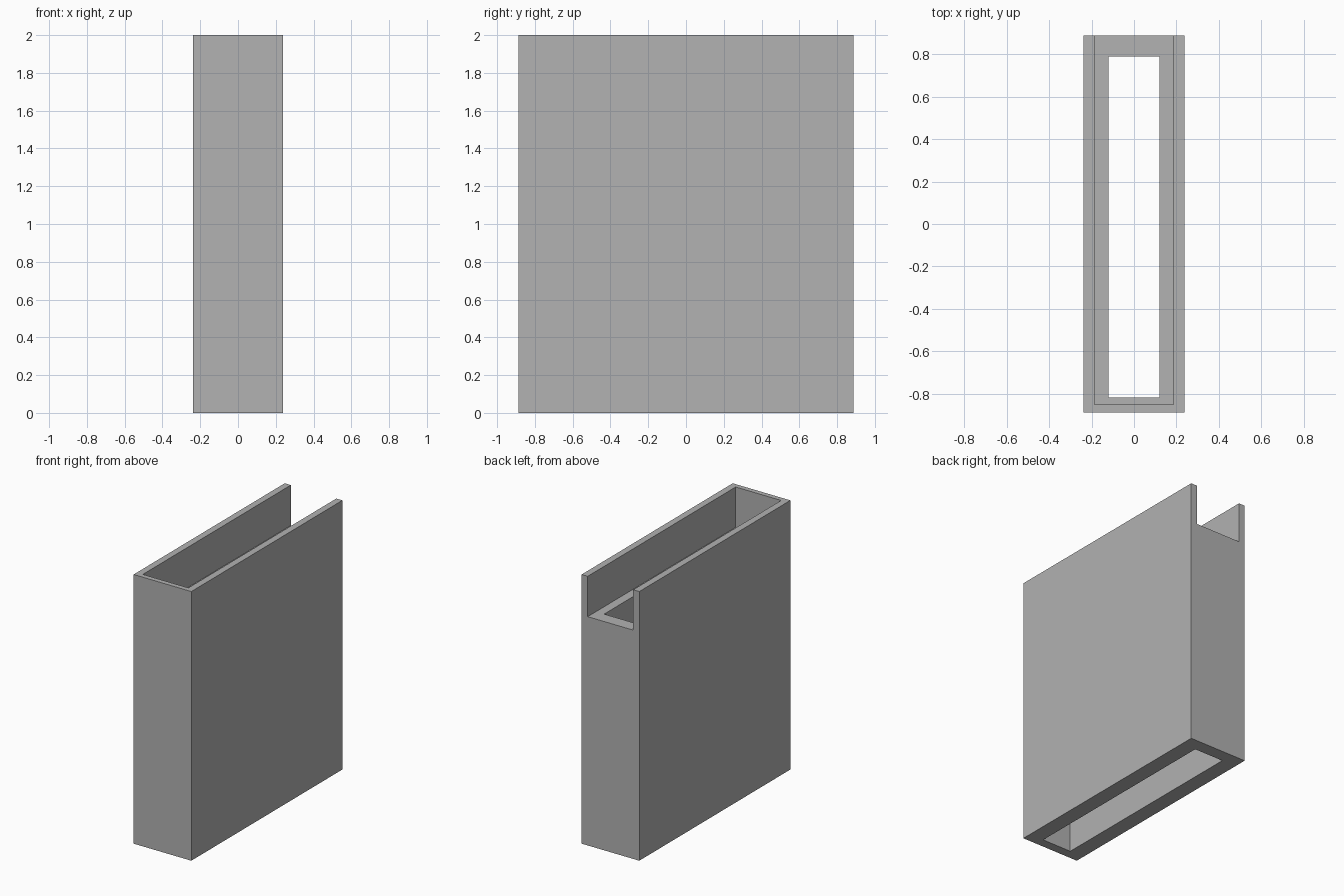
import bpy

default_cube = bpy.data.objects.get("Cube")
if default_cube:
    bpy.data.objects.remove(default_cube, do_unlink=True)

grey = bpy.data.materials.new("mid grey")
grey.use_nodes = True
COLOUR = (0.445, 0.445, 0.445, 1)
grey.diffuse_color = COLOUR
grey.node_tree.nodes["Principled BSDF"].inputs["Base Color"].default_value = COLOUR


def box(name, half_x, y0, y1, z0, z1):
    """Box centred on x, spanning the given y and z ranges."""
    bpy.ops.mesh.primitive_cube_add(size=1, location=(0, (y0 + y1) / 2, (z0 + z1) / 2))
    obj = bpy.context.object
    obj.name = obj.data.name = name
    obj.scale = (2 * half_x, y1 - y0, z1 - z0)
    bpy.ops.object.transform_apply(location=True, rotation=False, scale=True)
    obj.data.materials.append(grey)
    return obj


# Outer sleeve block
sleeve = box("sleeve_body", 0.237, -0.887, 0.887, 0, 2)

# Through slot, and a wider top channel that runs out of the back
cutters = [
    box("through_slot_cutter", 0.12, -0.817, 0.79, -0.5, 2.5),
    box("top_channel_cutter", 0.187, -0.85, 1.2, 1.7, 2.4),
]

for cutter in cutters:
    cutter.hide_render = True
    cut = sleeve.modifiers.new(cutter.name, 'BOOLEAN')
    cut.operation = 'DIFFERENCE'
    cut.solver = 'EXACT'
    cut.object = cutter
    bpy.context.view_layer.objects.active = sleeve
    bpy.ops.object.modifier_apply(modifier=cut.name)
    bpy.data.objects.remove(cutter, do_unlink=True)
